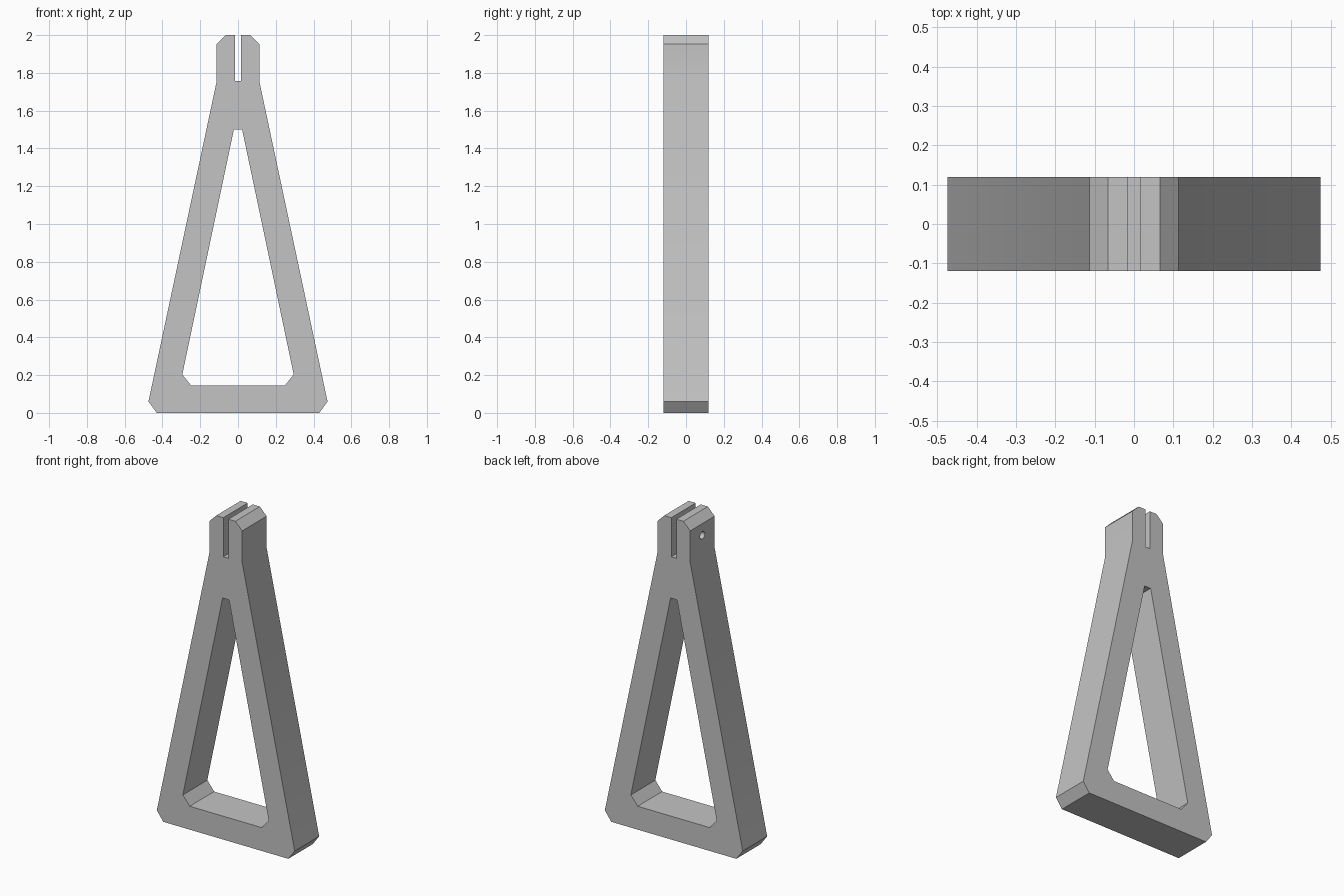
import bpy
import bmesh
import math

cube = bpy.data.objects.get("Cube")
if cube:
    bpy.data.objects.remove(cube, do_unlink=True)

# Single flat grey material
grey = bpy.data.materials.new("light_grey")
grey.use_nodes = True
colour = (0.55, 0.55, 0.55, 1)
grey.diffuse_color = colour
grey.node_tree.nodes["Principled BSDF"].inputs["Base Color"].default_value = colour

HALF_DEPTH = 0.12


def prism(name, half_profile, half_depth):
    """Mirror a right-hand x-z profile and extrude it along y."""
    outline = half_profile + [(-x, z) for x, z in reversed(half_profile)]
    bm = bmesh.new()
    face = bm.faces.new([bm.verts.new((x, -half_depth, z)) for x, z in outline])
    new = bmesh.ops.extrude_face_region(bm, geom=[face])["geom"]
    bmesh.ops.translate(bm, vec=(0, 2 * half_depth, 0),
                        verts=[v for v in new if isinstance(v, bmesh.types.BMVert)])
    bmesh.ops.recalc_face_normals(bm, faces=bm.faces)
    mesh = bpy.data.meshes.new(name)
    bm.to_mesh(mesh)
    bm.free()
    mesh.materials.append(grey)
    obj = bpy.data.objects.new(name, mesh)
    bpy.context.collection.objects.link(obj)
    return obj


# Tapered frame with chamfered feet, two jaws and the slot between them
frame = prism("clip_frame", [
    (0.43, 0), (0.474, 0.06), (0.113, 1.755), (0.113, 1.953),
    (0.066, 2), (0.017, 2), (0.017, 1.757)], HALF_DEPTH)

# Tall opening with chamfered lower corners
opening = prism("opening_cutter", [
    (0.248, 0.145), (0.295, 0.203), (0.022, 1.5)], HALF_DEPTH * 2)

# Round screw hole through the right jaw only
bpy.ops.mesh.primitive_cylinder_add(vertices=32, radius=0.023, depth=0.15,
                                    location=(-0.08, 0, 1.88),
                                    rotation=(0, math.pi / 2, 0))
hole = bpy.context.object
hole.name = "screw_hole_cutter"
hole.data.materials.append(grey)

bpy.ops.object.select_all(action="DESELECT")
bpy.context.view_layer.objects.active = frame
frame.select_set(True)
for cutter in (opening, hole):
    cutter.hide_render = True
    cut = frame.modifiers.new(cutter.name, "BOOLEAN")
    cut.operation = "DIFFERENCE"
    cut.solver = "EXACT"
    cut.object = cutter
    bpy.ops.object.modifier_apply(modifier=cut.name)
    bpy.data.objects.remove(cutter, do_unlink=True)

bpy.ops.object.shade_smooth_by_angle(angle=math.radians(30))
